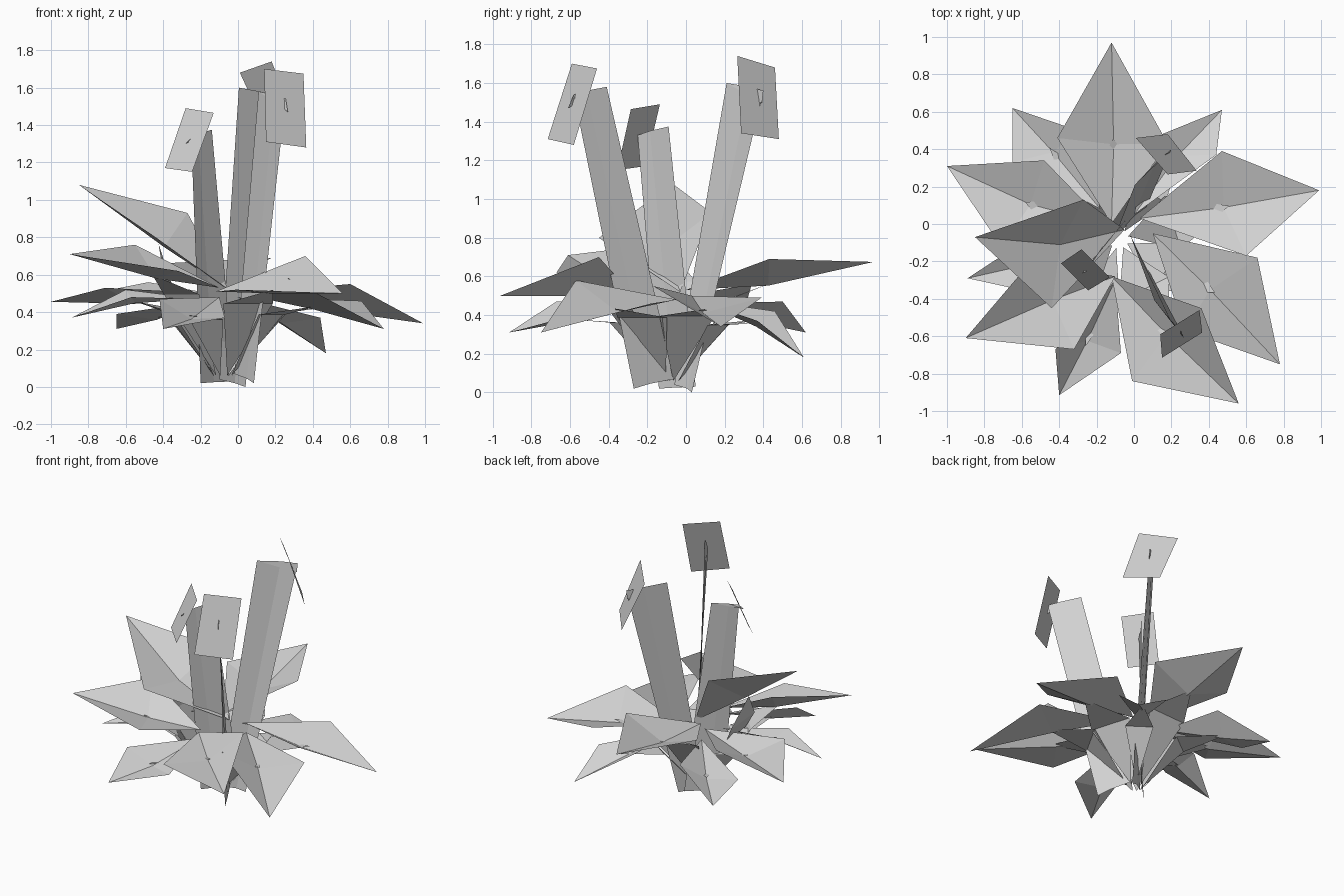
import bpy
import bmesh
from mathutils import Vector

cube = bpy.data.objects.get("Cube")
if cube:
    bpy.data.objects.remove(cube, do_unlink=True)

grey = bpy.data.materials.new("plain grey")
grey.use_nodes = True
tone = (0.65, 0.65, 0.65, 1)
grey.diffuse_color = tone
grey.node_tree.nodes["Principled BSDF"].inputs["Base Color"].default_value = tone

UP = Vector((0, 0, 1))
CENTRE = Vector((-0.08, -0.08, 0.06))


def sheet(name, points, faces):
    """Faceted surface from a handful of points."""
    bm = bmesh.new()
    verts = [bm.verts.new(p) for p in points]
    for face in faces:
        bm.faces.new([verts[i] for i in face])
    mesh = bpy.data.meshes.new(name)
    bm.to_mesh(mesh)
    bm.free()
    mesh.materials.append(grey)
    obj = bpy.data.objects.new(name, mesh)
    bpy.context.collection.objects.link(obj)
    return obj


def leaf(number, root, left, right, tip):
    """Kite blade folded into a valley, on a stalk that pierces the fold."""
    root, left, right, tip = map(Vector, (root, left, right, tip))
    width = (left - right).length
    normal = (left - right).cross(root - tip).normalized()
    if normal.z < 0:
        normal = -normal
    valley = ((left + right) / 2).lerp(root, 0.08) - normal * width * 0.19
    sheet(f"leaf_{number}", [root, left, right, tip, valley],
          [(0, 4, 1), (0, 2, 4), (1, 4, 3), (4, 2, 3)])
    # stalk widens up to a knee under the blade, then folds out to a point
    out = valley - CENTRE
    out.z = 0
    out.normalize()
    side = out.cross(UP) * width * 0.26
    base = CENTRE + out * 0.05
    knee = CENTRE + out * 0.3
    knee.z = root.lerp(valley, 0.5).z - 0.06
    end = valley + out * 0.03 + UP * 0.02
    sheet(f"leaf_stalk_{number}", [base, knee - side, knee + side, end],
          [(0, 2, 1), (1, 2, 3)])


def flower(name, bottom, top, petal):
    """Tall creased stalk folding to a point through a flat square head."""
    a, b = map(Vector, bottom)
    c, d = map(Vector, top)
    petal = [Vector(p) for p in petal]
    head = sum(petal, Vector()) / 4
    out = head - CENTRE
    out.z = 0
    crease = out.normalized() * 0.025
    normal = (petal[1] - petal[0]).cross(petal[3] - petal[0]).normalized()
    if normal.dot(out) < 0:
        normal = -normal
    sheet(f"flower_stalk_{name}",
          [a, (a + b) / 2 + crease, b, c, (c + d) / 2 + crease, d,
           head + normal * 0.03 - UP * 0.03],
          [(0, 1, 4, 3), (1, 2, 5, 4), (3, 4, 6), (4, 5, 6)])
    sheet(f"flower_head_{name}", petal, [(0, 1, 2, 3)])


# Leaves: root, two side corners, tip
leaves = [
    ((-.12, 0, .53), (-.41, .46, .66), (.18, .43, .69), (-.12, .97, .675)),
    ((.03, .03, .5), (.47, .39, .49), (.6, -.17, .55), (.99, .18, .34)),
    ((.1, -.05, .48), (.66, -.18, .46), (.27, -.57, .58), (.78, -.75, .31)),
    ((-.12, -.28, .51), (.36, -.45, .7), (-.01, -.84, .52), (.56, -.96, .5)),
    ((-.1, -.3, .48), (-.07, -.69, .37), (-.42, -.67, .47), (-.4, -.915, .31)),
    ((-.1, -.28, .53), (-.32, -.67, .62), (-.55, -.2, .76), (-.9, -.61, .71)),
    ((-.05, -.03, .52), (-.44, -.45, .8), (-.27, .13, .93), (-.85, -.07, 1.08)),
    ((-.15, 0, .5), (-.71, -.12, .53), (-.48, .34, .56), (-1, .31, .455)),
    ((-.18, .08, .46), (-.65, .33, .39), (-.3, .5, .47), (-.65, .62, .31)),
    ((0, .05, .48), (.1, .46, .42), (.44, .37, .37), (.47, .61, .18)),
    ((-.2, -.12, .47), (-.57, -.36, .48), (-.6, -.1, .52), (-.89, -.29, .37)),
]
for i, points in enumerate(leaves, 1):
    leaf(i, *points)

# Flowers: stalk bottom edge, stalk top edge, head corners
flower("right",
       [(-.02, .05, .03), (-.2, -.14, .02)],
       [(-.14, -.09, 1.375), (-.25, -.25, 1.33)],
       [(-.28, -.135, 1.49), (-.13, -.285, 1.465),
        (-.245, -.355, 1.15), (-.39, -.21, 1.17)])
flower("front",
       [(-.02, -.06, .07), (.085, -.27, .02)],
       [(.11, -.41, 1.58), (.255, -.58, 1.54)],
       [(.14, -.59, 1.7), (.35, -.46, 1.675),
        (.365, -.58, 1.28), (.15, -.715, 1.31)])
flower("back",
       [(-.1, -.06, .04), (.04, .03, 0)],
       [(.005, .21, 1.6), (.2, .4, 1.56)],
       [(.18, .265, 1.74), (.01, .46, 1.68),
        (.18, .48, 1.31), (.335, .285, 1.34)])
